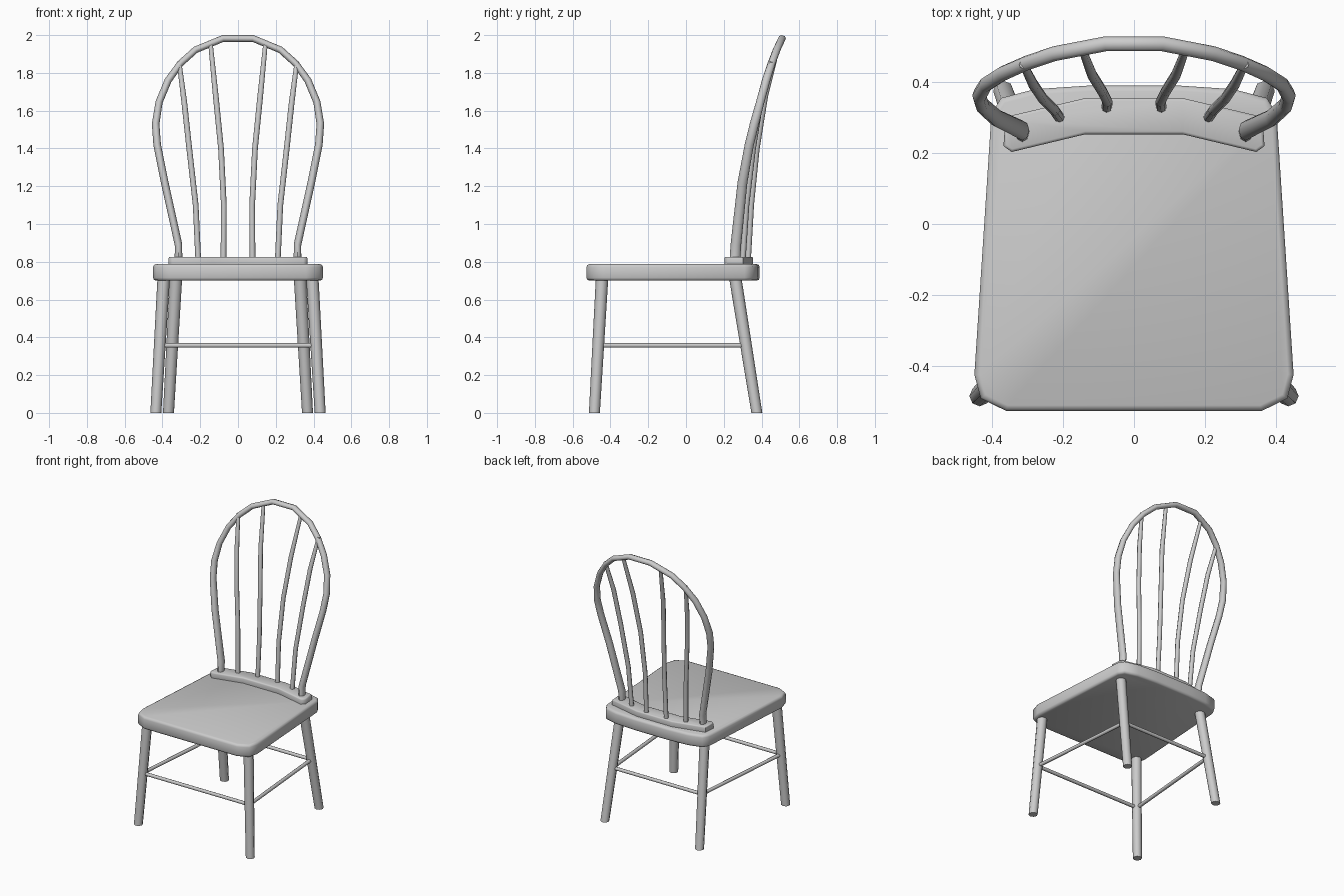
import bpy, bmesh
from math import cos, sin, pi
from mathutils import Vector

if "Cube" in bpy.data.objects:
    bpy.data.objects.remove(bpy.data.objects["Cube"])


def finish(name, bm, angle=1.05):
    bmesh.ops.recalc_face_normals(bm, faces=bm.faces)
    me = bpy.data.meshes.new(name)
    bm.to_mesh(me)
    bm.free()
    ob = bpy.data.objects.new(name, me)
    bpy.context.collection.objects.link(ob)
    bpy.ops.object.select_all(action='DESELECT')
    bpy.context.view_layer.objects.active = ob
    ob.select_set(True)
    bpy.ops.object.shade_smooth_by_angle(angle=angle)
    return ob


def tube(name, path, radii, depth=(0, 1, 0), sides=8, level=False):
    """Sweep an ellipse along path; radii = (across, depth) per point."""
    bm = bmesh.new()
    pts = [Vector(p) for p in path]
    rings = []
    for i, p in enumerate(pts):
        t = (pts[min(i + 1, len(pts) - 1)] - pts[max(i - 1, 0)]).normalized()
        if level:
            t = Vector((0, 0, 1))
        b = Vector(depth)
        b = (b - t * b.dot(t)).normalized()
        n = t.cross(b)
        ra, rb = radii[i]
        rings.append([bm.verts.new(p + n * ra * cos(2 * pi * k / sides)
                                   + b * rb * sin(2 * pi * k / sides))
                      for k in range(sides)])
    for r0, r1 in zip(rings, rings[1:]):
        for k in range(sides):
            j = (k + 1) % sides
            bm.faces.new((r0[k], r0[j], r1[j], r1[k]))
    bm.faces.new(rings[0])
    bm.faces.new(rings[-1])
    return finish(name, bm)


def slab(name, half, z0, z1, bevel):
    """Extrude a mirrored half outline and round its top and bottom edges."""
    outline = half + [(-x, y) for x, y in reversed(half)]
    bm = bmesh.new()
    face = bm.faces.new([bm.verts.new((x, y, z0)) for x, y in outline])
    ext = bmesh.ops.extrude_face_region(bm, geom=[face])
    for v in ext['geom']:
        if isinstance(v, bmesh.types.BMVert):
            v.co.z = z1
    rim = [e for e in bm.edges if abs(e.verts[0].co.z - e.verts[1].co.z) < 1e-6]
    bmesh.ops.recalc_face_normals(bm, faces=bm.faces)
    bmesh.ops.bevel(bm, geom=rim, offset=bevel, segments=2, profile=0.5,
                    affect='EDGES', clamp_overlap=True)
    return finish(name, bm)


def mirror(path):
    return [(-x, y, z) for x, y, z in path]


# seat and the curved rail that holds the back
slab("seat", [(0.36, -0.527), (0.432, -0.492), (0.45, -0.425), (0.402, 0.31),
              (0.375, 0.355), (0.28, 0.38), (0.13, 0.39)], 0.70, 0.788, 0.016)
slab("back_rail", [(0.137, 0.253), (0.345, 0.203), (0.368, 0.22),
                   (0.362, 0.302), (0.137, 0.355)], 0.77, 0.826, 0.008)

# bent hoop
half = [(0.08, 0.508, 1.982), (0.225, 0.48, 1.922), (0.305, 0.453, 1.85),
        (0.37, 0.424, 1.76), (0.418, 0.393, 1.645), (0.436, 0.362, 1.53),
        (0.428, 0.335, 1.42), (0.388, 0.299, 1.22), (0.315, 0.264, 0.89),
        (0.315, 0.258, 0.80)]
hr = [(0.018, 0.021)] * 3 + [(0.019, 0.022)] * 2 + [(0.02, 0.024)] * 2 \
    + [(0.02, 0.026)] + [(0.02, 0.028)] * 2
tube("back_hoop", mirror(half)[::-1] + half, hr[::-1] + hr)

# spindles
inner = [(0.077, 0.328, 0.80), (0.075, 0.345, 1.10), (0.09, 0.375, 1.40),
         (0.118, 0.42, 1.68), (0.145, 0.49, 1.95)]
outer = [(0.21, 0.30, 0.80), (0.224, 0.32, 1.10), (0.258, 0.355, 1.40),
         (0.285, 0.395, 1.65), (0.312, 0.45, 1.86)]
for label, path in (("inner", inner), ("outer", outer)):
    rad = [(0.015, 0.015)] * 4 + [(0.012, 0.012)]
    tube(label + "_spindle_right", path, rad)
    tube(label + "_spindle_left", mirror(path), rad)

# splayed legs
front = [(0.435, -0.485, 0), (0.393, -0.444, 0.72)]
rear = [(0.368, 0.375, 0), (0.328, 0.26, 0.72)]
for label, path in (("front", front), ("rear", rear)):
    rad = [(0.029, 0.029), (0.033, 0.033)]
    tube(label + "_leg_right", path, rad, level=True)
    tube(label + "_leg_left", mirror(path), rad, level=True)

# stretchers
f, r = Vector((0.415, -0.465, 0.357)), Vector((0.348, 0.318, 0.357))
rad = [(0.012, 0.012)] * 2
for label, p in (("front", f), ("rear", r)):
    tube(label + "_stretcher", [(-p.x, p.y, p.z), p], rad)
for label, path in (("right", [f, r]), ("left", mirror([f, r]))):
    tube("side_stretcher_" + label, path, rad, depth=(0, 0, 1))
